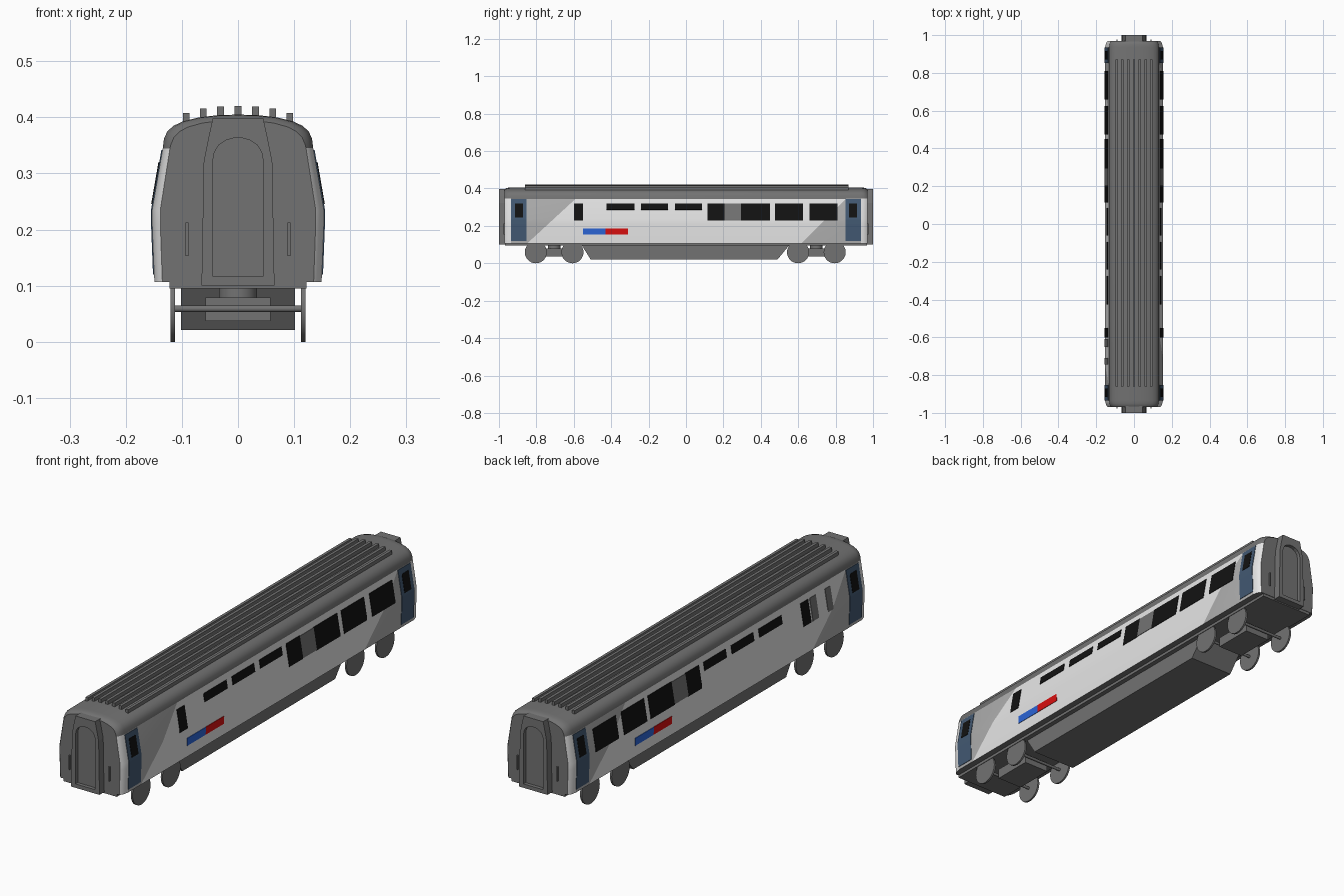
import bpy, bmesh, math
from mathutils import Vector

if "Cube" in bpy.data.objects:
    bpy.data.objects.remove(bpy.data.objects["Cube"])

def material(name, r, g, b):
    m = bpy.data.materials.new(name)
    m.diffuse_color = (r, g, b, 1)
    m.use_nodes = True
    m.node_tree.nodes["Principled BSDF"].inputs["Base Color"].default_value = m.diffuse_color
    return m

GREY = material("roof_grey", 0.17, 0.17, 0.17)
LIGHT = material("light_side", 0.8, 0.8, 0.8)
MID = material("mid_grey_side", 0.43, 0.43, 0.43)
BLACK = material("window_black", 0.006, 0.006, 0.006)
DOOR = material("door_blue", 0.055, 0.1, 0.17)
BLUE = material("stripe_blue", 0.025, 0.13, 0.68)
RED = material("stripe_red", 0.7, 0.005, 0.005)

def finish(name, bm, mats, smooth=None):
    bmesh.ops.recalc_face_normals(bm, faces=bm.faces)
    me = bpy.data.meshes.new(name)
    bm.to_mesh(me)
    bm.free()
    for m in mats:
        me.materials.append(m)
    ob = bpy.data.objects.new(name, me)
    bpy.context.collection.objects.link(ob)
    if smooth:
        bpy.ops.object.select_all(action='DESELECT')
        ob.select_set(True)
        bpy.context.view_layer.objects.active = ob
        bpy.ops.object.shade_smooth_by_angle(angle=math.radians(smooth))
    return ob

def loft(bm, rings, cap_start=True, cap_end=True):
    vs = [[bm.verts.new(p) for p in r] for r in rings]
    n = len(vs[0])
    for a, b in zip(vs, vs[1:]):
        for i in range(n):
            j = (i + 1) % n
            bm.faces.new((a[i], a[j], b[j], b[i]))
    if cap_start:
        bm.faces.new(vs[0])
    if cap_end:
        bm.faces.new(vs[-1])

def box(name, x0, x1, y0, y1, z0, z1, mat=GREY):
    bm = bmesh.new()
    loft(bm, [[(x0, y0, z), (x1, y0, z), (x1, y1, z), (x0, y1, z)] for z in (z0, z1)])
    return finish(name, bm, [mat])

def cylinder(name, axis, c, r, depth, seg=32):
    bm = bmesh.new()
    rings = []
    for d in (-depth / 2, depth / 2):
        ring = []
        for i in range(seg):
            t = 2 * math.pi * i / seg
            u, v = r * math.cos(t), r * math.sin(t)
            o = Vector((d, u, v)) if axis == 'X' else Vector((u, v, d))
            ring.append(Vector(c) + o)
        rings.append(ring)
    loft(bm, rings)
    return finish(name, bm, [GREY], 40)

# body shell: half section lofted along the length with narrowed ends
WALL = [(0.149, 0.107), (0.153, 0.21), (0.153, 0.235), (0.134, 0.345)]
ROOF = [(0.132, 0.362), (0.126, 0.375), (0.115, 0.385), (0.098, 0.393), (0.07, 0.400), (0.035, 0.404)]
half = WALL + ROOF
section = half + [(0, 0.405)] + [(-x, z) for x, z in reversed(half)]
stations = [(-0.97, 0.905, 0.010), (-0.962, 0.95, 0.004), (-0.95, 0.98, 0.001), (-0.935, 1, 0)]
stations += [(-y, s, d) for y, s, d in reversed(stations)]
bm = bmesh.new()
loft(bm, [[(x * s, y, z - (d if z > 0.35 else 0)) for x, z in section] for y, s, d in stations])
bmesh.ops.recalc_face_normals(bm, faces=bm.faces)

# slanted livery edges, turned half round on the other side
SLANTS = [(-0.845, 1.085), (0.62, 1.0)]
for sg in (1, -1):
    for y0, k in SLANTS:
        fs = [f for f in bm.faces if f.normal.x * sg > 0.8 and f.calc_center_median().z < 0.345
              and abs(f.calc_center_median().y) < 0.93]
        es = {e for f in fs for e in f.edges}
        vs = {v for f in fs for v in f.verts}
        bmesh.ops.bisect_plane(bm, geom=fs + list(es) + list(vs), dist=1e-6,
                               plane_co=(0, sg * y0, 0.11), plane_no=Vector((0, sg, -k)).normalized())
for f in bm.faces:
    c = f.calc_center_median()
    f.normal_update()
    if c.z > 0.346 or abs(f.normal.y) > 0.95 or f.normal.z < -0.8:
        f.material_index = 0
        continue
    y = c.y if c.x > 0 else -c.y
    (a, ka), (b, kb) = SLANTS
    mid = abs(y) < 0.934 and (y < a + ka * (c.z - 0.11) or y > b + kb * (c.z - 0.11))
    f.material_index = 2 if mid else 1
finish("body_shell", bm, [GREY, LIGHT, MID], 25)

# thin plates that follow the side wall
def wall_x(z):
    for (xa, za), (xb, zb) in zip(WALL, WALL[1:]):
        if z <= zb:
            return xa + (xb - xa) * (z - za) / (zb - za)
    return WALL[-1][0]

def plate(name, sg, y0, y1, z0, z1, mat, thick=0.004):
    zs = [z0] + [z for _, z in WALL if z0 < z < z1] + [z1]
    bm = bmesh.new()
    rows = [[bm.verts.new((sg * wall_x(z), y, z)) for y in (y0, y1)] for z in zs]
    for a, b in zip(rows, rows[1:]):
        bm.faces.new((a[0], a[1], b[1], b[0]))
    ob = finish(name, bm, [mat])
    mod = ob.modifiers.new("thickness", 'SOLIDIFY')
    mod.thickness = thick
    mod.offset = 0

SMALL = [(-0.425, -0.275), (-0.24, -0.095), (-0.06, 0.085)]
LARGE = [(-0.60, -0.55), (0.115, 0.205), (0.295, 0.45), (0.475, 0.625), (0.66, 0.81)]
for sg in (1, -1):
    for a, b in SMALL:
        plate("small_window", sg, a, b, 0.286, 0.32, BLACK)
    for a, b in LARGE:
        plate("large_window", sg, a, b, 0.228, 0.32, BLACK)
    plate("blank_panel", sg, 0.205, 0.295, 0.23, 0.318, GREY)
    # doors with their windows
    for e in (-1, 1):
        a, b = sorted((e * 0.853, e * 0.935))
        plate("door", sg, a, b, 0.12, 0.342, DOOR)
        a, b = sorted((e * 0.872, e * 0.915))
        plate("door_window", sg, a, b, 0.245, 0.32, BLACK, 0.007)
    # two-colour stripe
    for nm, a, b, m in (("blue_stripe", -0.55, -0.43, BLUE), ("red_stripe", -0.43, -0.31, RED)):
        a, b = sorted((sg * a, sg * b))
        plate(nm, sg, a, b, 0.155, 0.187, m)
# louvre panels found on one side only
plate("louvre_panel", -1, -0.65, -0.61, 0.228, 0.32, GREY)
plate("louvre_panel", -1, -0.745, -0.71, 0.228, 0.32, GREY)

# roof ribs
for x, top in ((0, 0.42), (0.031, 0.419), (0.062, 0.416), (0.092, 0.408)):
    for sg in ((1, -1) if x else (1,)):
        box("roof_rib", sg * x - 0.006, sg * x + 0.006, -0.86, 0.87, 0.385, top)

# gangways with recessed arched door, and end handrails
OUT = [(0.065, 0.1), (0.061, 0.322), (0.057, 0.342), (0.053, 0.362), (0.049, 0.38), (0.045, 0.398)]
INN = [(0.045, 0.116), (0.045, 0.322), (0.042, 0.338), (0.034, 0.351), (0.022, 0.359), (0.008, 0.363)]
def ring(pts, y):
    return [(x, y, z) for x, z in pts] + [(-x, y, z) for x, z in reversed(pts)]
for e in (-1, 1):
    bm = bmesh.new()
    loft(bm, [ring(OUT, e * 0.955), ring(OUT, e * 1.0), ring(INN, e * 1.0), ring(INN, e * 0.985)])
    finish("gangway", bm, [GREY])
    for sg in (-1, 1):
        a, b = sorted((e * 0.965, e * 0.976))
        box("end_handrail", sg * 0.091 - 0.0025, sg * 0.091 + 0.0025, a, b, 0.153, 0.213)

# underframe and equipment skirt
box("underframe", -0.122, 0.122, -0.968, 0.968, 0.095, 0.112)
bm = bmesh.new()
side = [(-0.51, 0.021), (0.49, 0.021), (0.555, 0.1), (-0.56, 0.1)]
loft(bm, [[(x, y, z) for y, z in side] for x in (-0.102, 0.102)])
finish("equipment_skirt", bm, [GREY])

# bogies
for yc in (-0.705, 0.697):
    box("bogie_frame", -0.058, 0.058, yc - 0.085, yc + 0.085, 0.037, 0.079)
    cylinder("bogie_pivot", 'Z', (0, yc, 0.088), 0.034, 0.02)
    for dy in (-0.098, 0.098):
        cylinder("axle", 'X', (0, yc + dy, 0.059), 0.006, 0.23, 16)
        for sg in (-1, 1):
            cylinder("wheel", 'X', (sg * 0.116, yc + dy, 0.059), 0.059, 0.008)
